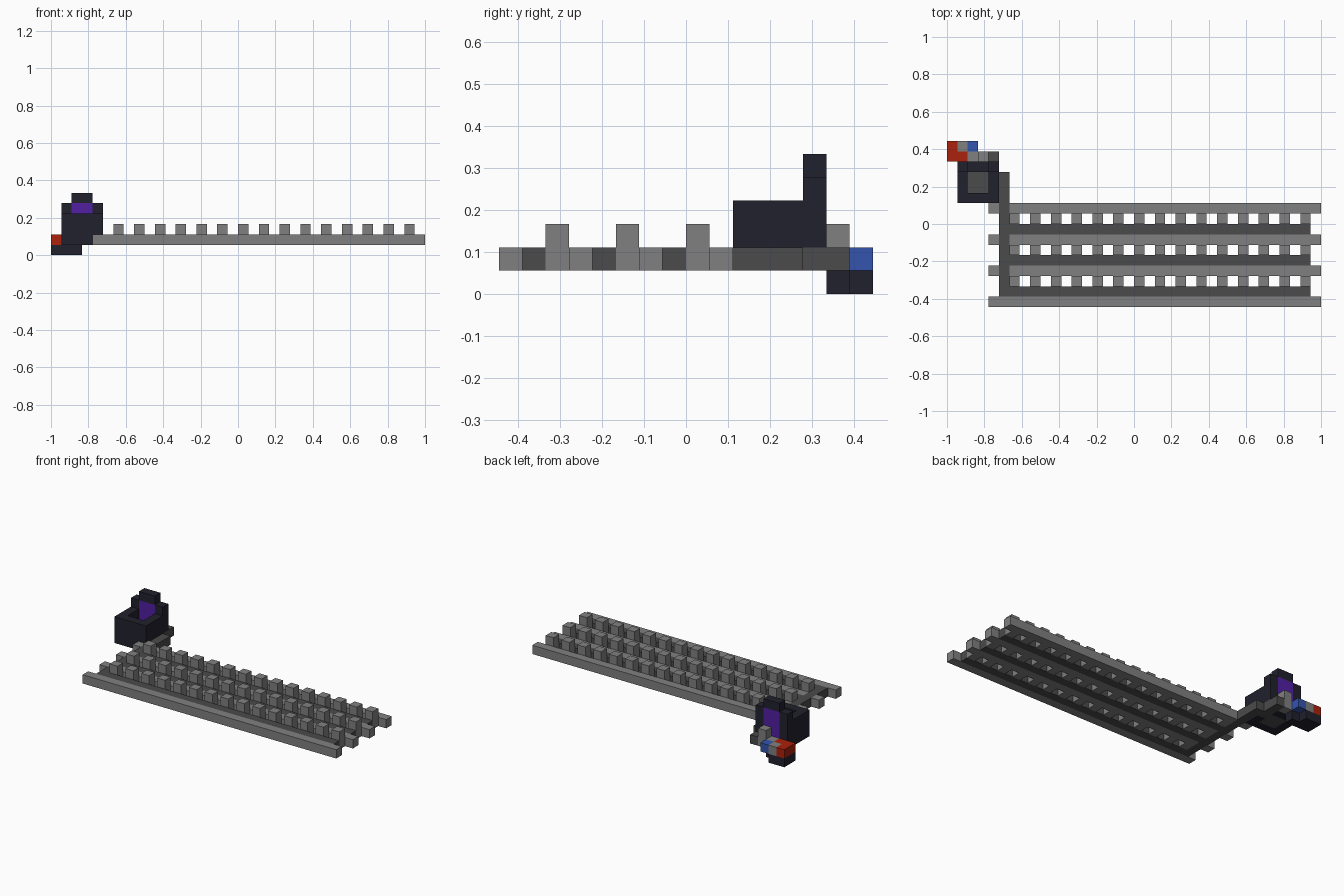
import bpy
import bmesh
from mathutils import Vector

if "Cube" in bpy.data.objects:
    bpy.data.objects.remove(bpy.data.objects["Cube"], do_unlink=True)

U = 1 / 18                      # edge of one block
ORIGIN = Vector((-18, -8, 0))   # corner of the block grid


def material(name, color):
    m = bpy.data.materials.new(name)
    m.use_nodes = True
    m.diffuse_color = (*color, 1)
    m.node_tree.nodes["Principled BSDF"].inputs["Base Color"].default_value = (*color, 1)
    return m


LIGHT = material("light grey", (0.216, 0.216, 0.216))
DARK = material("dark grey", (0.07, 0.07, 0.07))
NAVY = material("dark navy", (0.015, 0.015, 0.026))
RED = material("red", (0.41, 0.015, 0.004))
BLUE = material("blue", (0.033, 0.09, 0.42))
PURPLE = material("purple", (0.085, 0.014, 0.36))


def blocks(name, mat, boxes):
    """One object from boxes given as (min corner, size) in block units."""
    bm = bmesh.new()
    for corner, size in boxes:
        corner, size = Vector(corner), Vector(size)
        for v in bmesh.ops.create_cube(bm, size=1)["verts"]:
            v.co = (ORIGIN + corner + (v.co + Vector((.5, .5, .5))) * size) * U
    mesh = bpy.data.meshes.new(name)
    bm.to_mesh(mesh)
    bm.free()
    mesh.materials.append(mat)
    bpy.context.collection.objects.link(bpy.data.objects.new(name, mesh))


# Front rail, then three bays of channel, posts and rail
blocks("front_rail", LIGHT, [((4, 0, 1), (32, 1, 1))])
for n in range(3):
    y = 3 * n
    blocks(f"channel_{n}", DARK, [((6, y + 1, 1), (29, 1, 1))])
    blocks(f"posts_{n}", LIGHT, [((x, y + 2, 1), (1, 1, 2)) for x in range(6, 35, 2)])
    blocks(f"rail_{n}", LIGHT, [((6, y + 3, 1), (30, 1, 1)), ((4, y + 3, 1), (1, 1, 1))])

# Cross channel joining the bays, and its step round the tower
blocks("cross_channel", DARK, [((5, 1, 1), (1, 12, 1))])
blocks("channel_link", DARK, [((4, 12, 1), (1, 3, 1))])

# Tower: hollow square basin with a taller back wall
blocks("basin_walls", NAVY, [
    ((1, 10, 1), (4, 1, 3)),
    ((1, 11, 1), (1, 2, 3)),
    ((4, 11, 1), (1, 1, 3)),
    ((4, 12, 2), (1, 1, 2)),
])
blocks("basin_floor", DARK, [((2, 11, 1), (2, 2, 1))])
blocks("back_wall", NAVY, [
    ((1, 13, 1), (3, 1, 1)),
    ((1, 13, 2), (1, 1, 3)),
    ((4, 13, 2), (1, 1, 3)),
    ((2, 13, 5), (2, 1, 1)),
])
blocks("window", PURPLE, [((2, 13, 2), (2, 1, 3))])

# Stepped corner behind the tower
blocks("corner_base", NAVY, [((0, 14, 0), (3, 1, 1)), ((0, 15, 0), (2, 1, 1))])
blocks("corner_red", RED, [((0, 14, 1), (2, 1, 1)), ((0, 15, 1), (1, 1, 1))])
blocks("corner_blue", BLUE, [((2, 15, 1), (1, 1, 1))])
blocks("corner_stones", LIGHT, [
    ((1, 15, 1), (1, 1, 1)),
    ((2, 14, 1), (1, 1, 1)),
    ((3, 14, 1), (1, 1, 2)),
])
